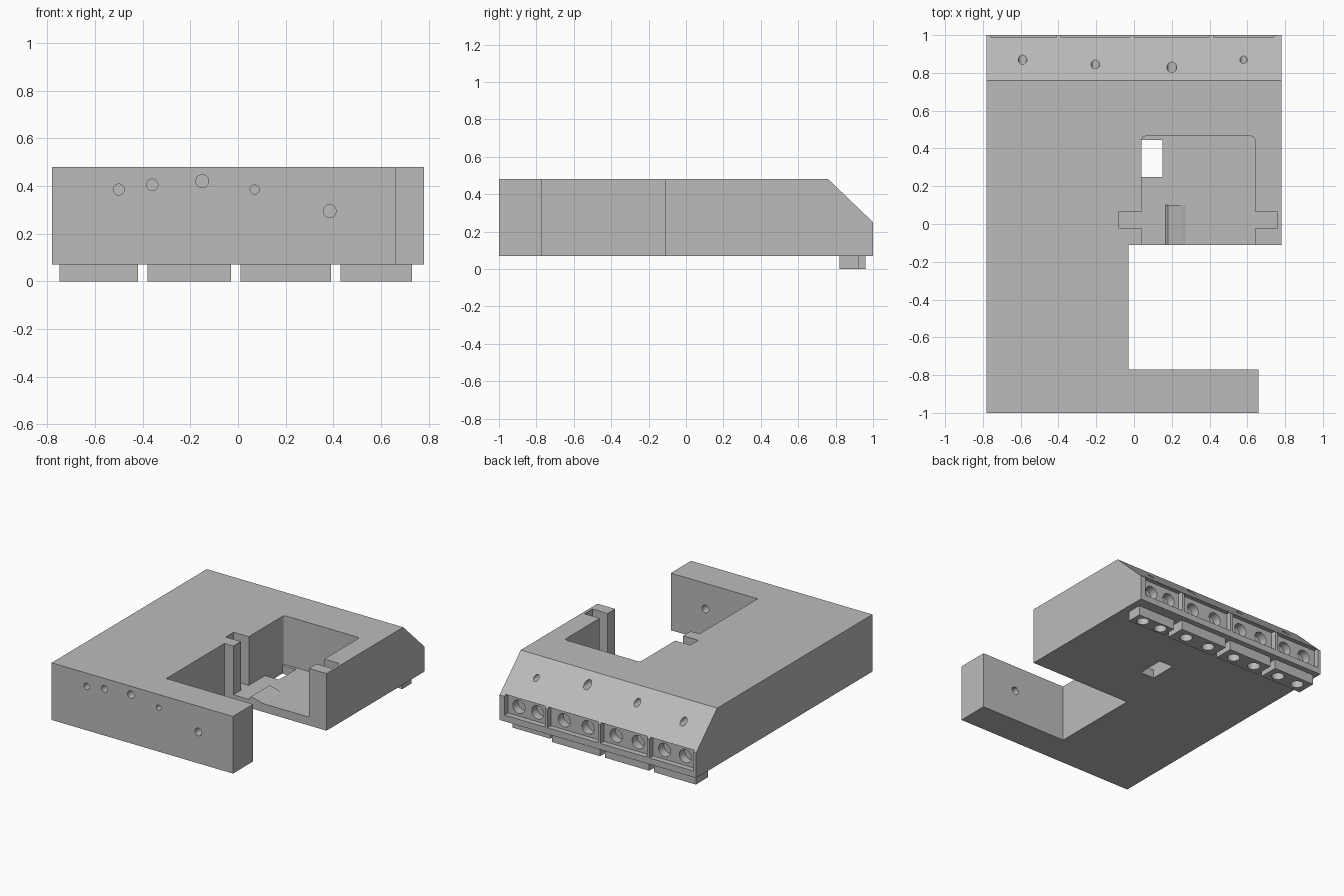
import bpy
import bmesh
import math
from mathutils import Matrix, Vector

old = bpy.data.objects.get("Cube")
if old:
    bpy.data.objects.remove(old, do_unlink=True)

grey = bpy.data.materials.new("plain grey")
grey.use_nodes = True
COLOUR = (0.5, 0.5, 0.5, 1)
grey.diffuse_color = COLOUR
grey.node_tree.nodes["Principled BSDF"].inputs["Base Color"].default_value = COLOUR


def finish(bm, name):
    bmesh.ops.recalc_face_normals(bm, faces=bm.faces)
    mesh = bpy.data.meshes.new(name)
    bm.to_mesh(mesh)
    bm.free()
    mesh.materials.append(grey)
    obj = bpy.data.objects.new(name, mesh)
    bpy.context.collection.objects.link(obj)
    return obj


def box(name, x, y, z, round_edges=0):
    bm = bmesh.new()
    size = (x[1] - x[0], y[1] - y[0], z[1] - z[0])
    mid = (sum(x) / 2, sum(y) / 2, sum(z) / 2)
    bmesh.ops.create_cube(bm, size=1, matrix=Matrix.Translation(mid) @ Matrix.Diagonal((*size, 1)))
    if round_edges:
        upright = [e for e in bm.edges
                   if abs(e.verts[0].co.z - e.verts[1].co.z) > 0.01 and e.verts[0].co.y > mid[1]]
        bmesh.ops.bevel(bm, geom=upright, offset=round_edges, segments=4, profile=0.5, affect='EDGES')
    return finish(bm, name)


def rod(name, start, end, radius):
    bm = bmesh.new()
    a, b = Vector(start), Vector(end)
    turn = (b - a).to_track_quat('Z', 'Y').to_matrix().to_4x4()
    bmesh.ops.create_cone(bm, cap_ends=True, segments=32, radius1=radius, radius2=radius,
                          depth=(b - a).length, matrix=Matrix.Translation((a + b) / 2) @ turn)
    return finish(bm, name)


def prism(name, axis, points, low, high):
    """Extrude a closed outline along x or y."""
    bm = bmesh.new()
    place = (lambda u, v: (low, u, v)) if axis == 'x' else (lambda u, v: (u, low, v))
    face = bm.faces.new([bm.verts.new(place(u, v)) for u, v in points])
    made = bmesh.ops.extrude_face_region(bm, geom=[face])["geom"]
    shift = Vector((high - low, 0, 0) if axis == 'x' else (0, high - low, 0))
    bmesh.ops.translate(bm, vec=shift, verts=[g for g in made if isinstance(g, bmesh.types.BMVert)])
    return finish(bm, name)


def carve(obj, cutters):
    for cutter in cutters:
        cutter.hide_render = True
        mod = obj.modifiers.new("cut", 'BOOLEAN')
        mod.operation = 'DIFFERENCE'
        mod.solver = 'EXACT'
        mod.object = cutter
    bpy.context.view_layer.update()
    graph = bpy.context.evaluated_depsgraph_get()
    mesh = bpy.data.meshes.new_from_object(obj.evaluated_get(graph))
    obj.modifiers.clear()
    obj.data = mesh
    for cutter in cutters:
        bpy.data.objects.remove(cutter, do_unlink=True)
    bpy.ops.object.select_all(action='DESELECT')
    obj.select_set(True)
    bpy.context.view_layer.objects.active = obj
    bpy.ops.object.shade_smooth_by_angle(angle=math.radians(30))


BASE, TOP, FLOOR = 0.07, 0.48, 0.13
SLOPE_Y, SLOPE_Z = 0.76, 0.25

# Main block with sloped back edge
body = prism("main_body", 'x',
             [(-1, BASE), (1, BASE), (1, SLOPE_Z), (SLOPE_Y, TOP), (-1, TOP)], -0.78, 0.78)

# Side notch, recessed pocket, cross slot and floor opening
cuts = [
    box("notch", (-0.03, 1), (-0.77, -0.11), (-0.2, 0.7)),
    box("notch_step", (0.44, 1), (-0.5, -0.21), (-0.2, 0.7)),
    box("arm_end", (0.66, 1), (-1.2, -0.6), (-0.2, 0.7)),
    box("pocket", (0.04, 0.64), (-0.13, 0.465), (FLOOR, 0.7), 0.02),
    box("cross_slot", (-0.08, 0.76), (-0.025, 0.065), (FLOOR, 0.7)),
    box("floor_opening", (0.04, 0.15), (0.25, 0.445), (-0.2, 0.3)),
]
# The corner beside the notch must survive, so the step is cut only in front of it

# Front holes; the last one runs through the arm
for x, z, r, depth in [(-0.5, 0.385, 0.023, 0.12), (-0.36, 0.405, 0.024, 0.12),
                       (-0.15, 0.42, 0.027, 0.12), (0.07, 0.385, 0.019, 0.12),
                       (0.385, 0.295, 0.027, 0.4)]:
    cuts.append(rod("front_hole", (x, -1.1, z), (x, -1 + depth, z), r))

# Holes in the sloped edge
for x, y, r in [(-0.59, 0.87, 0.023), (-0.205, 0.845, 0.022), (0.2, 0.83, 0.026), (0.58, 0.87, 0.019)]:
    z = TOP - (y - SLOPE_Y) * (TOP - SLOPE_Z) / (1 - SLOPE_Y)
    cuts.append(rod("slope_hole", (x, 1.1, z), (x, y - 0.12, z), r))

# Four connector bays: recess and two round sockets each, with a tab below
bays = [(-0.75, -0.42, 0.96), (-0.38, -0.03, 0.96), (0.01, 0.39, 0.96), (0.43, 0.73, 0.925)]
for number, (left, right, back) in enumerate(bays, 1):
    cuts.append(box("recess", (left - 0.01, right + 0.01), (0.96, 1.1), (0.115, 0.26)))
    tab = box(f"bottom_tab_{number}", (left, right), (0.82, back), (0, BASE))
    sockets = []
    for part in (0.25, 0.75):
        x = left + (right - left) * part
        cuts.append(rod("socket", (x, 1.1, 0.182), (x, 0.9, 0.182), 0.048))
        y = (0.82 + back) / 2
        sockets.append(rod("tab_socket", (x, y, -0.1), (x, y, 0.05), 0.042))
    carve(tab, sockets)

carve(body, cuts)

# Low tapering ledge on the pocket floor
prism("pocket_ledge", 'y', [(0.16, FLOOR - 0.01), (0.18, FLOOR + 0.025),
                            (0.26, FLOOR + 0.005), (0.3, FLOOR - 0.01)], -0.11, 0.1)
